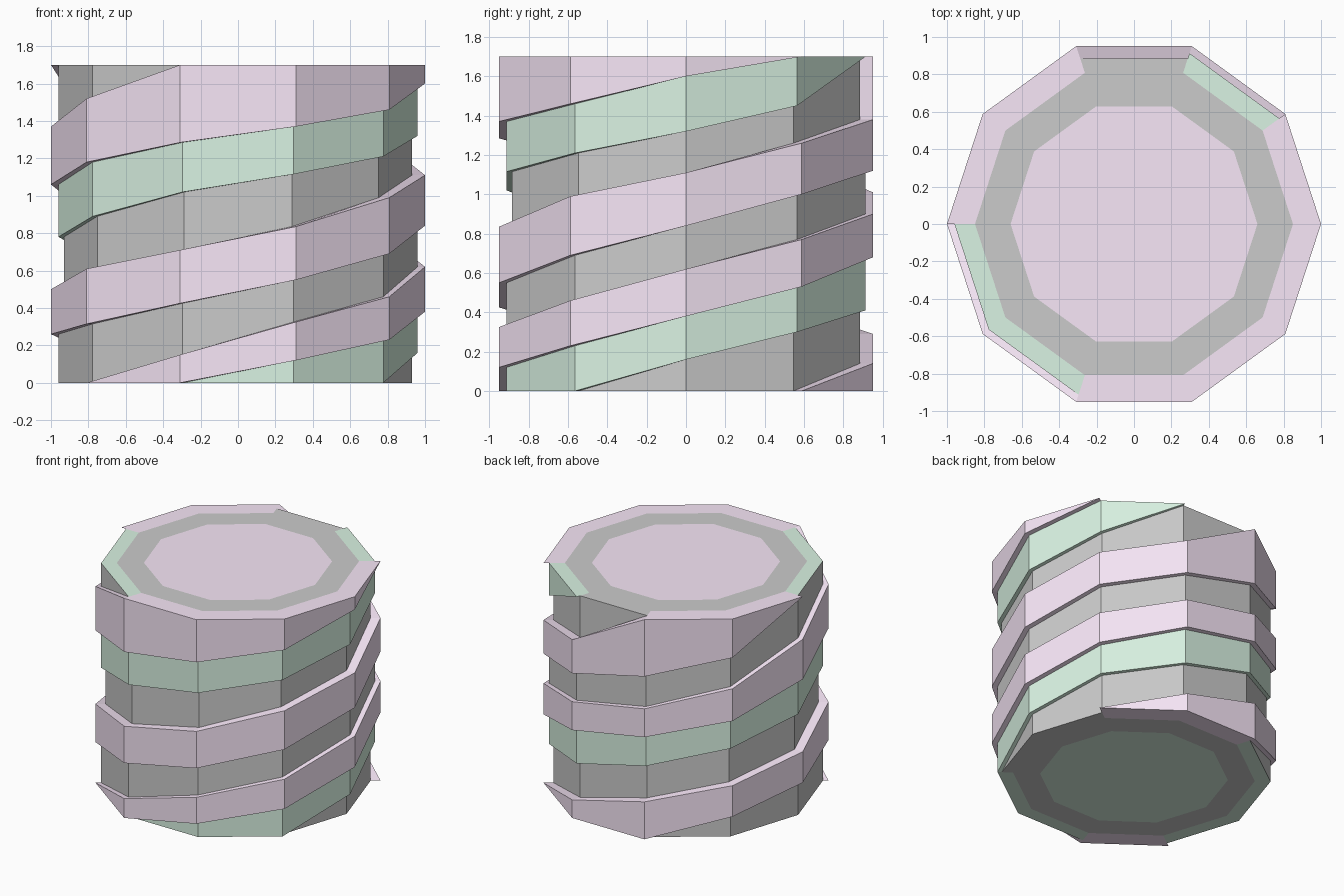
import bpy
from math import cos, sin, pi

if "Cube" in bpy.data.objects:
    bpy.data.objects.remove(bpy.data.objects["Cube"])

H = 1.70          # overall height
R_CORE = 0.85     # outer radius of the grey cap ring
R_HUB = 0.66      # radius of the centre disc


def material(name, rgb):
    m = bpy.data.materials.new(name)
    m.diffuse_color = (*rgb, 1)
    m.use_nodes = True
    m.node_tree.nodes["Principled BSDF"].inputs["Base Color"].default_value = m.diffuse_color
    return m


PINK = material("pink", (0.94, 0.80, 0.94))
GREEN = material("green", (0.70, 0.90, 0.77))
GREY = material("grey", (0.80, 0.80, 0.80))
DARK = material("dark_grey", (0.65, 0.65, 0.65))


def pt(r, i, z):
    a = i * pi / 5
    return (round(r * cos(a), 5), round(r * sin(a), 5), round(z, 5))


def build(name, faces, mats):
    """faces: list of (points, material index); collapsed corners are dropped"""
    index, polys, slots = {}, [], []
    for pts, slot in faces:
        pts = list(dict.fromkeys(pts))
        if len(pts) > 2:
            polys.append([index.setdefault(p, len(index)) for p in pts])
            slots.append(slot)
    me = bpy.data.meshes.new(name)
    me.from_pydata(list(index), [], polys)
    for m in mats:
        me.materials.append(m)
    for p, s in zip(me.polygons, slots):
        p.material_index = s
    ob = bpy.data.objects.new(name, me)
    bpy.context.collection.objects.link(ob)


def edge(start, zs):
    """Spiral edge height at corner i, clamped to the flat ends"""
    return lambda i: 0 if i < start else H if i >= start + len(zs) else zs[i - start]


# spiral edges, from the leading one down
pink1_top = [0, .15, .325, .46, .62, .77, .90, 1.01, 1.16, 1.37, 1.52, H]
edges = [
    edge(6, pink1_top),
    edge(7, [0, .12, .23, .38, .53, .68, .79, .91, 1.06, 1.18, 1.285, 1.37, 1.46, 1.60, H]),
    edge(9, [0, .16, .30, .41, .55, .68, .78, .89, 1.02, 1.115, 1.21, 1.32, 1.45, H]),
    edge(11, [0, .14, .29, .41, .50, .61, .71, .835, .99, 1.11, 1.26, 1.38, H]),
    edge(13, [0, .17, .26, .315, .425, .55, .69, .84, 1.0, 1.12, 1.26, 1.40, H]),
    edge(16, pink1_top),
]

# name, radius, side colour, end colour
bands = [
    ("upper_pink_band", 1.0, PINK, PINK),
    ("green_band", 0.96, GREEN, GREEN),
    ("inner_grey_band", 0.93, GREY, GREY),
    ("lower_pink_band", 1.0, PINK, PINK),
    ("outer_grey_band", 0.96, GREY, GREEN),
]

for n, (name, r, side, end) in enumerate(bands):
    top, bot = edges[n], edges[n + 1]
    r_up, r_dn = bands[n - 1][1], bands[(n + 1) % 5][1]
    faces = []
    for i in range(4, 30):
        j = i + 1
        t0, t1, b0, b1 = top(i), top(j), bot(i), bot(j)
        if t0 == b0 and t1 == b1:
            continue
        # side wall
        faces.append(([pt(r, i, b0), pt(r, j, b1), pt(r, j, t1), pt(r, i, t0)], 0))
        # top: flat end or step in to the band above
        flat = t0 == t1 == H
        if flat or r > r_up:
            q = R_CORE if flat else r_up
            faces.append(([pt(r, i, t0), pt(r, j, t1), pt(q, j, t1), pt(q, i, t0)], int(flat)))
        # bottom: flat end or step in to the band below
        flat = b0 == b1 == 0
        if flat or r > r_dn:
            q = R_CORE if flat else r_dn
            faces.append(([pt(q, i, b0), pt(q, j, b1), pt(r, j, b1), pt(r, i, b0)], int(flat)))
    build(name, faces, [side, end])

# end caps: dark ring around a coloured disc
for name, z, mat in (("top", H, PINK), ("bottom", 0, GREEN)):
    d = 1 if z else -1
    ring = [([pt(R_CORE, i, z), pt(R_CORE, i + 1, z),
              pt(R_HUB, i + 1, z), pt(R_HUB, i, z)][::d], 0) for i in range(10)]
    build(name + "_ring", ring, [DARK])
    build(name + "_disc", [([pt(R_HUB, i, z) for i in range(10)][::d], 0)], [mat])
